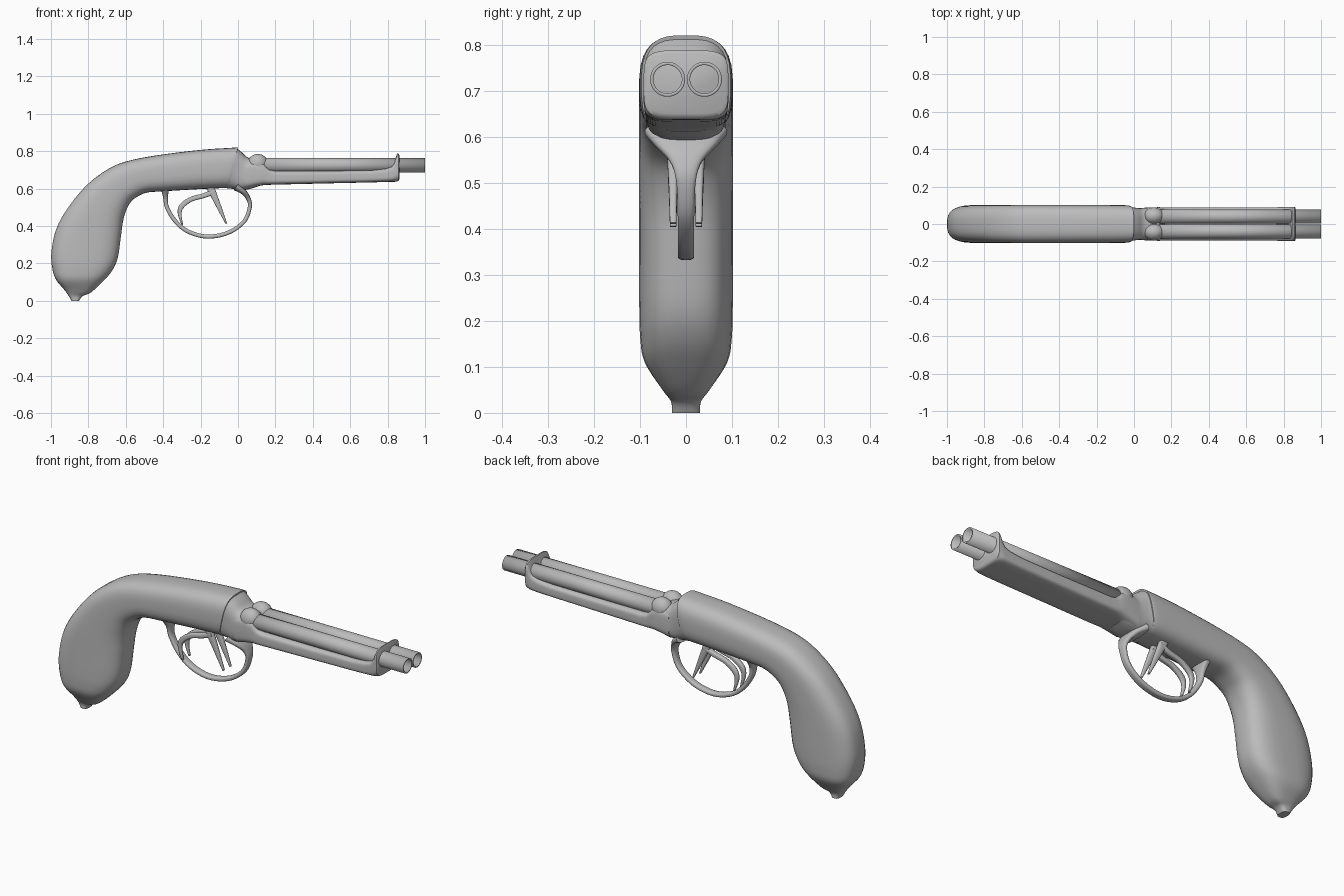
import bpy, bmesh, math
from mathutils import Vector

grey = bpy.data.materials.new("gunmetal_grey")
grey.diffuse_color = (0.5, 0.5, 0.5, 1)


def smooth_rows(rows, steps):
    """Catmull-Rom interpolation of equal-length tuples."""
    if steps == 1:
        return rows
    out = []
    for i in range(len(rows) - 1):
        p0, p1, p2, p3 = (rows[max(i - 1, 0)], rows[i], rows[i + 1],
                          rows[min(i + 2, len(rows) - 1)])
        for s in range(steps):
            t = s / steps
            out.append(tuple(
                0.5 * (2 * b + (c - a) * t + (2 * a - 5 * b + 4 * c - d) * t * t
                       + (3 * b - a - 3 * c + d) * t ** 3)
                for a, b, c, d in zip(p0, p1, p2, p3)))
    return out + [rows[-1]]


def loft(name, stations, power=3.0, steps=1, y=0.0, n=32, angle=40):
    """Skin rounded rings; station = (x1, z1, x2, z2, half width in y)."""
    bm = bmesh.new()
    rings = []
    for x1, z1, x2, z2, hw in smooth_rows(stations, steps):
        a, b = Vector((x1, y, z1)), Vector((x2, y, z2))
        mid, half = (a + b) / 2, (a - b) / 2
        ring = []
        for k in range(n):
            t = 2 * math.pi * (k + 0.5) / n
            c, s = math.cos(t), math.sin(t)
            u = math.copysign(abs(c) ** (2 / power), c)
            v = math.copysign(abs(s) ** (2 / power), s)
            ring.append(bm.verts.new(mid + half * u + Vector((0, hw * v, 0))))
        rings.append(ring)
    for r, q in zip(rings, rings[1:]):
        for k in range(n):
            bm.faces.new((r[k], r[(k + 1) % n], q[(k + 1) % n], q[k]))
    bm.faces.new(rings[0])
    bm.faces.new(rings[-1])
    bmesh.ops.recalc_face_normals(bm, faces=bm.faces)
    return finish(name, bm, angle)


def finish(name, bm, angle):
    me = bpy.data.meshes.new(name)
    bm.to_mesh(me)
    bm.free()
    me.materials.append(grey)
    me.polygons.foreach_set("use_smooth", [True] * len(me.polygons))
    if angle:
        me.set_sharp_from_angle(angle=math.radians(angle))
    ob = bpy.data.objects.new(name, me)
    bpy.context.collection.objects.link(ob)
    return ob


def ribbon(name, path, steps=6, y=0.0, power=3.0):
    """Strip following (x, z, half width, half thickness) points."""
    pts = smooth_rows(path, steps)
    st = []
    for i, (x, z, hw, th) in enumerate(pts):
        p, q = pts[max(i - 1, 0)], pts[min(i + 1, len(pts) - 1)]
        d = Vector((q[0] - p[0], q[1] - p[1])).normalized()
        st.append((x - d.y * th, z + d.x * th, x + d.y * th, z - d.x * th, hw))
    return loft(name, st, power, y=y, n=20, angle=50)


# Grip and receiver, from the butt nub up to the breech
loft("grip", [
    (-.890, .000, -.850, .000, .030),
    (-.905, .025, -.830, .025, .033),
    (-.930, .060, -.785, .045, .052),
    (-.972, .110, -.715, .110, .090),
    (-.992, .165, -.670, .165, .100),
    (-.999, .250, -.642, .230, .102),
    (-.980, .360, -.626, .340, .102),
    (-.940, .450, -.615, .420, .102),
    (-.870, .550, -.600, .476, .102),
    (-.790, .636, -.575, .525, .102),
    (-.685, .710, -.540, .555, .102),
    (-.580, .750, -.487, .578, .102),
    (-.420, .780, -.400, .585, .102),
    (-.200, .807, -.200, .597, .102),
    (-.040, .818, -.080, .602, .101),
    (.000, .821, -.050, .602, .097)], power=3.0, steps=5)

# Waisted collar between receiver and barrels
loft("collar", [
    (-.010, .818, -.060, .600, .095),
    (.020, .795, -.030, .598, .088),
    (.050, .768, .010, .590, .085),
    (.085, .757, .060, .597, .088),
    (.130, .750, .110, .612, .089)], power=3.2, steps=4)

# Cradle under the barrels, rising into the muzzle plate
loft("barrel_cradle", [(x, top, x, bot, hw) for x, top, bot, hw in [
    (.040, .745, .598, .086), (.100, .748, .612, .089),
    (.135, .742, .618, .090), (.150, .722, .619, .089),
    (.168, .703, .620, .088), (.200, .696, .621, .088),
    (.500, .696, .628, .088), (.720, .700, .633, .089),
    (.790, .709, .635, .090), (.822, .722, .636, .091),
    (.838, .745, .636, .092), (.845, .772, .637, .092),
    (.851, .787, .638, .092), (.858, .788, .641, .092),
    (.863, .778, .650, .086)]], power=4.5, n=40)

for side, y in (("left", -.04), ("right", .04)):
    # Hollow barrel
    loft("barrel_" + side, [(x, .725 + r, x, .725 - r, r) for x, r in [
        (.08, .038), (1, .038), (1, .031), (.85, .031)]],
        power=2, y=y, angle=0)

    # Rounded breech lump
    bm = bmesh.new()
    bmesh.ops.create_uvsphere(bm, u_segments=28, v_segments=16, radius=1)
    for v in bm.verts:
        v.co = Vector((.106 + v.co.x * .055, y * 1.08 + v.co.y * .045,
                       .733 + v.co.z * .052))
    finish("breech_lump_" + side, bm, 0)

    # Trigger: straight front prong and curved rear blade
    ty = y * .7
    ribbon("trigger_" + side, [
        (-.150, .610, .014, .022), (-.125, .555, .013, .017),
        (-.092, .480, .009, .011), (-.062, .412, .007, .004)], y=ty)
    ribbon("trigger_blade_" + side, [
        (-.125, .585, .014, .015), (-.180, .563, .013, .013),
        (-.250, .543, .012, .013), (-.300, .507, .011, .014),
        (-.312, .465, .009, .010), (-.297, .405, .007, .004)], y=ty)

# Trigger guard, flaring where it joins the frame
ribbon("trigger_guard", [
    (-.010, .610, .090, .022), (.030, .582, .066, .016),
    (.056, .545, .034, .012), (.063, .500, .021, .011),
    (.033, .425, .018, .011), (-.050, .365, .018, .011),
    (-.160, .343, .018, .011), (-.260, .367, .018, .011),
    (-.330, .420, .018, .011), (-.378, .495, .019, .011),
    (-.387, .550, .028, .013), (-.390, .600, .060, .022)])
